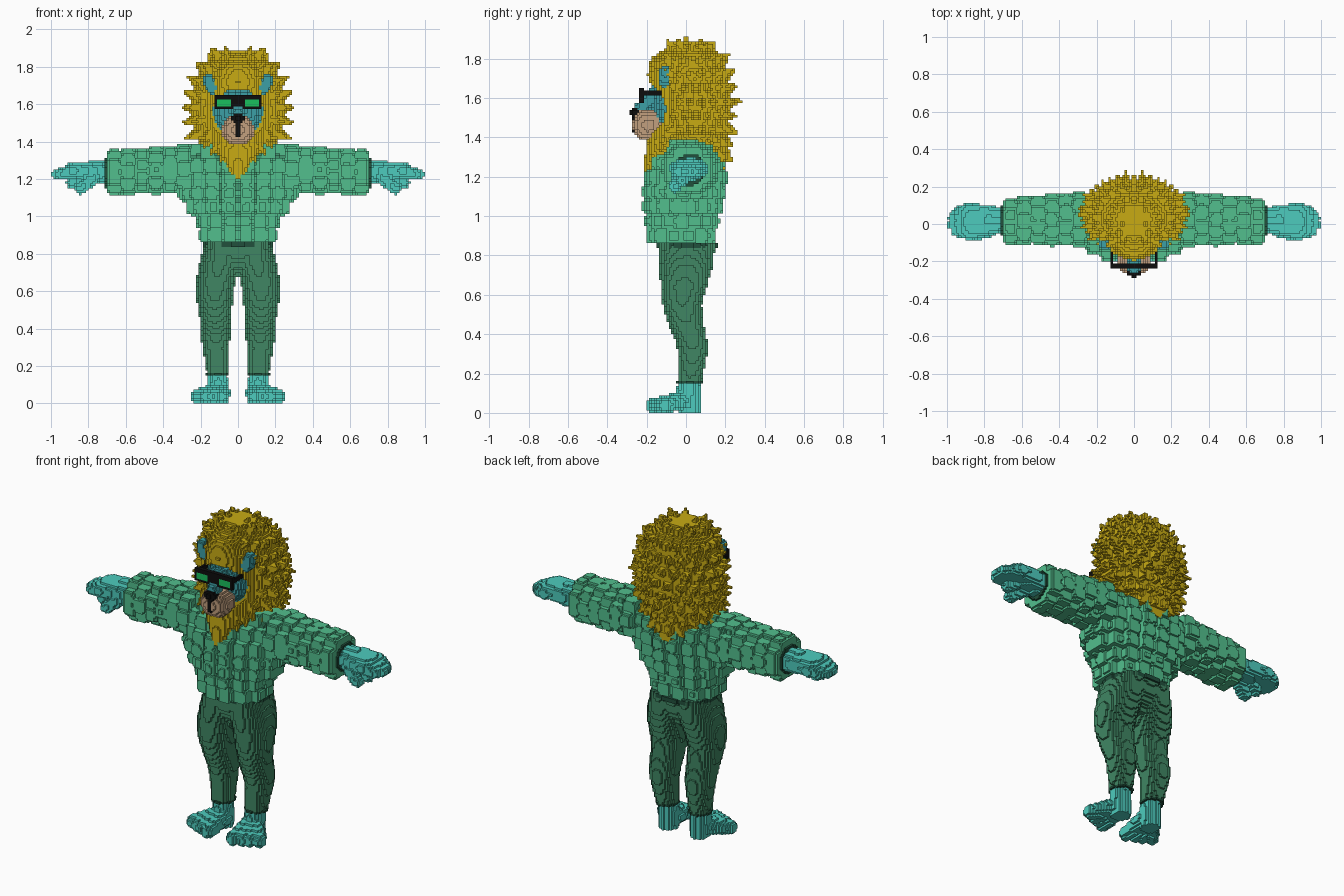
import bpy, random
from math import sin, cos, pi, floor
from mathutils import Vector

random.seed(4)
if "Cube" in bpy.data.objects:
    bpy.data.objects.remove(bpy.data.objects["Cube"])

V = 0.0125          # edge length of one block
cells = {}          # block index -> part name


# ---- block-filling helpers (all mirrored across x) ----
def fill(part, lo, hi, inside, only=None):
    spans = [range(floor(a / V), floor(b / V) + 1) for a, b in zip(lo, hi)]
    for i in spans[0]:
        for j in spans[1]:
            for k in spans[2]:
                if not inside((i + .5) * V, (j + .5) * V, (k + .5) * V):
                    continue
                for c in ((i, j, k), (-1 - i, j, k)):
                    if only and cells.get(c) != only:
                        continue
                    if part:
                        cells[c] = part
                    else:
                        cells.pop(c, None)


def blob(part, c, r, p=2):
    fill(part, [a - b for a, b in zip(c, r)], [a + b for a, b in zip(c, r)],
         lambda x, y, z: sum((abs(q - a) / b) ** p for q, a, b in zip((x, y, z), c, r)) < 1)


def box(part, lo, hi, only=None):
    fill(part, lo, hi, lambda *q: all(a < s < b for a, s, b in zip(lo, q, hi)), only)


def section(rows, t):
    for a, b in zip(rows, rows[1:]):
        if a[0] <= t <= b[0]:
            f = (t - a[0]) / (b[0] - a[0])
            return [m + (n - m) * f for m, n in zip(a[1:], b[1:])]


def loft(part, rows, axis=2, p=2):
    """Rows are (t, centre u, centre v, radius u, radius v) along the axis."""
    u, v = [n for n in range(3) if n != axis]
    lo, hi = [0] * 3, [0] * 3
    lo[axis], hi[axis] = rows[0][0], rows[-1][0]
    for n, o in ((u, 1), (v, 2)):
        lo[n] = min(r[o] - r[o + 2] for r in rows)
        hi[n] = max(r[o] + r[o + 2] for r in rows)

    def inside(*q):
        s = section(rows, q[axis])
        return s and (abs(q[u] - s[0]) / s[2]) ** p + (abs(q[v] - s[1]) / s[3]) ** p < 1
    fill(part, lo, hi, inside)


def spike(part, a, b, ra, rb):
    a, b = Vector(a), Vector(b)
    d, r = b - a, max(ra, rb)

    def inside(*q):
        w = Vector(q) - a
        t = max(0, min(1, w.dot(d) / d.length_squared))
        return (w - d * t).length < ra + (rb - ra) * t
    fill(part, [min(m, n) - r for m, n in zip(a, b)], [max(m, n) + r for m, n in zip(a, b)], inside)


# ---- feet: heel, ankle, splayed sole and toes ----
loft("feet", [(0, .105, .015, .05, .055), (.09, .105, .01, .055, .06), (.17, .11, .015, .05, .055)])
for toe in range(4):
    x = .075 + toe * .045
    spike("feet", (.09 + toe * .013, -.02, .06), (x + .01, -.165 + toe * .018, .037), .05, .036)
fill(None, (0, -.3, -.1), (.3, .1, -.001), lambda x, y, z: z < 0)

# ---- trousers ----
loft("trousers", [(.16, .11, .02, .055, .06), (.3, .12, .035, .07, .075), (.36, .12, .03, .08, .08),
                  (.45, .12, 0, .085, .09), (.55, .125, -.02, .095, .1), (.65, .12, -.01, .105, .12),
                  (.74, .1, 0, .11, .135), (.86, .08, .005, .095, .145)], p=2.3)
loft("trousers", [(.68, 0, 0, .09, .07), (.76, 0, 0, .205, .13), (.86, 0, .007, .175, .147)], p=2.3)
loft("waistband", [(.84, 0, .007, .183, .152), (.865, 0, .007, .183, .152)], p=2.3)
loft("trouser_cuffs", [(.15, .11, .02, .062, .067), (.165, .11, .02, .062, .067)])

# ---- hands ----
loft("hands", [(.7, .02, 1.235, .065, .06), (.78, .02, 1.24, .085, .055),
               (.88, .01, 1.245, .098, .045), (.93, .01, 1.235, .085, .04)], axis=0, p=2.4)
for y, tip in ((-.05, .95), (-.005, .97), (.04, .965), (.08, .94)):
    spike("hands", (.88, y, 1.24), (tip, y * .8, 1.225), .037, .03)
spike("hands", (.77, -.03, 1.21), (.84, -.055, 1.15), .04, .032)
spike("hands", (.84, .0, 1.21), (.89, -.02, 1.18), .035, .03)

# ---- sweater body and sleeves under the bobbles ----
TORSO = [(.86, 0, -.025, .165, .135), (.975, 0, -.02, .185, .15), (1.05, 0, -.015, .24, .165),
         (1.125, 0, -.01, .28, .17), (1.2, 0, 0, .27, .17), (1.275, 0, .01, .26, .145),
         (1.345, 0, .01, .23, .085), (1.37, 0, .01, .2, .06)]
SLEEVE = [(.2, .02, 1.26, .115, .1), (.45, .025, 1.245, .1, .085), (.7, .01, 1.235, .085, .085)]
loft("sweater_body", TORSO)
loft("sleeves", SLEEVE, axis=0)
loft("sleeve_cuffs", [(.69, .02, 1.235, .082, .08), (.715, .02, 1.235, .082, .08)], axis=0)


# ---- bobbles in rings around the torso and sleeves ----
def bobble(c):
    blob("bobbles", c, (.043, .043, .043), 3.5)


for row in range(7):
    z = .9 + row * .0745
    cx, cy, rx, ry = section(TORSO, z)
    n = max(8, round(pi * (rx + ry) / .078 / 2) * 2)
    for s in range(n // 2 + 1):
        a = -pi / 2 + pi * (2 * s + 1) / n
        if cos(a) > 0:
            bobble((rx * cos(a), cy + ry * sin(a), z))
for ring in range(6):
    x = .29 + ring * .074
    cy, cz, ry, rz = section(SLEEVE, x)
    for s in range(8):
        a = 2 * pi * (s + ring % 2 / 2) / 8
        bobble((x, cy + ry * cos(a), cz + rz * sin(a)))

# ---- mane: rear mass, front mass with beard, and pointed locks ----
REAR = [(1.22, 0, .17, .03, .03), (1.3, 0, .12, .12, .09), (1.36, 0, .06, .19, .15),
        (1.45, 0, .05, .235, .165), (1.55, 0, .05, .25, .175), (1.65, 0, .05, .24, .175),
        (1.75, 0, .04, .22, .165), (1.82, 0, .03, .175, .14), (1.885, 0, .02, .09, .08)]
FRONT = [(1.2, 0, -.195, .015, .02), (1.28, 0, -.135, .075, .075), (1.36, 0, -.1, .13, .1),
         (1.45, 0, -.06, .16, .12), (1.65, 0, -.06, .16, .12), (1.72, 0, -.06, .15, .135),
         (1.8, 0, -.05, .13, .13), (1.87, 0, -.01, .07, .07)]
loft("mane", REAR)
loft("mane", FRONT)
for level in range(9):
    z = 1.3 + level * .07
    cx, cy, rx, ry = section(REAR, z)
    count = 5 if level in (0, 8) else 9
    for s in range(count):
        a = -.35 * pi + .85 * pi * (s + level % 2 * .5) / (count - .5)
        x, y = rx * cos(a), cy + ry * sin(a)
        if y < -.07 and z < 1.7:
            continue
        out = Vector((cos(a), sin(a), (z - 1.55) * 3.2)).normalized()
        base = Vector((x, y, z)) - out * .025
        spike("mane", base, base + out * random.uniform(.06, .085), .04, .006)
for x, y, z in ((.07, 0, 1.915), (.06, .08, 1.9), (.155, .02, 1.865), (.05, -.09, 1.87), (.11, -.1, 1.83)):
    spike("mane", (x * .8, y * .8, z - .08), (x, y, z), .045, .006)
for s in range(4):
    z = 1.28 + s * .035
    spike("mane", (.05 + s * .03, -.13 + s * .015, z + .05), (.05 + s * .045, -.16 + s * .015, z - .02), .035, .006)

# ---- face set into an opening in the mane ----
fill(None, (0, -.4, 1.38), (.16, -.1, 1.7),
     lambda x, y, z: y < -.1 and (x / .145) ** 2 + ((z - 1.54) / .14) ** 2 < 1, only="mane")
blob("face", (0, -.06, 1.56), (.14, .115, .14))
spike("face", (0, -.16, 1.62), (0, -.225, 1.545), .04, .038)
blob("muzzle", (0, -.19, 1.462), (.085, .083, .08), 2.4)
spike("face", (0, -.19, 1.58), (0, -.235, 1.545), .035, .033)
box("nose_and_mouth", (0, -.3, 1.425), (.013, -.2, 1.51), only="muzzle")
blob("nose_and_mouth", (0, -.257, 1.525), (.038, .025, .027), 2.5)
spike("ears", (.14, -.11, 1.685), (.16, -.11, 1.735), .033, .03)

# ---- glasses ----
box("glasses", (0, -.238, 1.5875), (.125, -.212, 1.65))
box("glasses", (.025, -.238, 1.575), (.125, -.212, 1.6))
box("glasses", (.1125, -.238, 1.6125), (.125, -.125, 1.6375))
box("lenses", (.0375, -.238, 1.5875), (.1125, -.212, 1.6255))

# ---- colours ----
COLOURS = {
    "teal skin": (.075, .60, .51), "deep teal": (.045, .35, .38), "gold": (.58, .41, .007),
    "tan": (.54, .35, .21), "black": (.004, .004, .004), "lens green": (.01, .52, .11),
    "mint knit": (.085, .52, .27), "shaded knit": (.055, .32, .165),
    "forest green": (.05, .24, .125), "dark trim": (.015, .08, .045)}
PART_COLOUR = {
    "feet": "teal skin", "hands": "teal skin", "face": "deep teal", "ears": "deep teal",
    "mane": "gold", "muzzle": "tan", "nose_and_mouth": "black", "glasses": "black",
    "lenses": "lens green", "bobbles": "mint knit", "sweater_body": "shaded knit",
    "sleeves": "shaded knit", "trousers": "forest green", "waistband": "dark trim",
    "trouser_cuffs": "dark trim", "sleeve_cuffs": "dark trim"}
materials = {}
for name, rgb in COLOURS.items():
    m = materials[name] = bpy.data.materials.new(name)
    m.use_nodes = True
    m.diffuse_color = (*rgb, 1)
    m.node_tree.nodes["Principled BSDF"].inputs["Base Color"].default_value = (*rgb, 1)

# ---- turn exposed block sides into one mesh per part ----
meshes = {part: ({}, []) for part in PART_COLOUR}
for cell, part in cells.items():
    verts, faces = meshes[part]
    for axis in range(3):
        for side in (0, 1):
            near = list(cell)
            near[axis] += 2 * side - 1
            if tuple(near) in cells:
                continue
            quad = []
            for du, dv in ((0, 0), (1, 0), (1, 1), (0, 1)):
                c = list(cell)
                c[axis] += side
                c[(axis + 1) % 3] += du
                c[(axis + 2) % 3] += dv
                quad.append(verts.setdefault(tuple(c), len(verts)))
            faces.append(quad if side else quad[::-1])
for part, (verts, faces) in meshes.items():
    mesh = bpy.data.meshes.new(part)
    mesh.from_pydata([[n * V for n in c] for c in verts], [], faces)
    mesh.materials.append(materials[PART_COLOUR[part]])
    bpy.context.collection.objects.link(bpy.data.objects.new(part, mesh))
